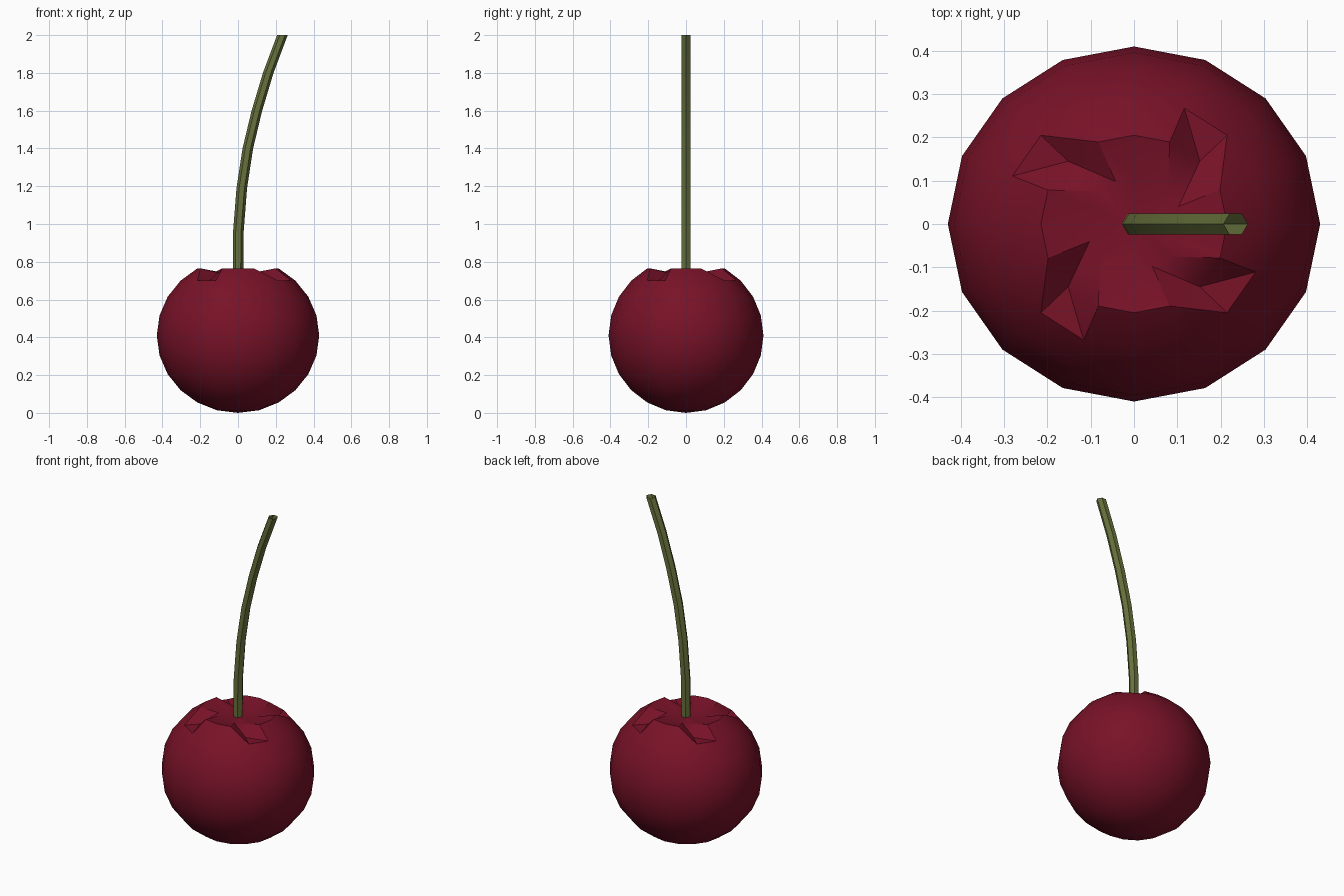
import bpy, bmesh, math

if "Cube" in bpy.data.objects:
    bpy.data.objects.remove(bpy.data.objects["Cube"])


def material(name, rgb):
    m = bpy.data.materials.new(name)
    m.diffuse_color = (*rgb, 1)
    m.use_nodes = True
    m.node_tree.nodes["Principled BSDF"].inputs["Base Color"].default_value = m.diffuse_color
    return m


def finish(bm, name, mat, angle):
    me = bpy.data.meshes.new(name)
    bm.to_mesh(me)
    bm.free()
    me.materials.append(mat)
    ob = bpy.data.objects.new(name, me)
    bpy.context.collection.objects.link(ob)
    bpy.ops.object.select_all(action='DESELECT')
    ob.select_set(True)
    bpy.context.view_layer.objects.active = ob
    bpy.ops.object.shade_smooth_by_angle(angle=math.radians(angle))
    return ob


def bridge(bm, a, b):
    # triangulated strip between a lower and an upper ring
    n = len(a)
    for i in range(n):
        j = (i + 1) % n
        bm.faces.new((a[i], a[j], b[i]))
        bm.faces.new((a[j], b[j], b[i]))


red = material("cherry red", (0.19, 0.006, 0.021))
green = material("stem green", (0.135, 0.165, 0.045))

# Fruit: 16-sided ellipsoid with a dished top and four notches in the rim
SIDES, BANDS, CZ = 16, 12, 0.41
RX, RY, RZ = 0.43, 0.41, 0.41
bm = bmesh.new()
rings = []
for k in range(1, BANDS):
    t = math.pi * k / BANDS
    ring = []
    for i in range(SIDES):
        a = 2 * math.pi * i / SIDES
        z = CZ - RZ * math.cos(t)
        if k == BANDS - 1:
            z = 0.742                      # dish
        elif k == BANDS - 2 and i % 4 == 2:
            z = 0.70                       # rim notch
        ring.append(bm.verts.new((RX * math.sin(t) * math.cos(a),
                                  RY * math.sin(t) * math.sin(a), z)))
    rings.append(ring)
for low, high in zip(rings, rings[1:]):
    bridge(bm, low, high)
bottom = bm.verts.new((0, 0, 0))
dish_centre = bm.verts.new((0, 0, 0.735))
for i in range(SIDES):
    j = (i + 1) % SIDES
    bm.faces.new((rings[0][j], rings[0][i], bottom))
    bm.faces.new((rings[-1][i], rings[-1][j], dish_centre))
finish(bm, "fruit", red, 30)

# Stem: six-sided curved tube, open at the tip
path = [(0, 0.73), (0.002, 0.96), (0.02, 1.19), (0.052, 1.4),
        (0.1, 1.6), (0.16, 1.8), (0.235, 2.0)]
bm = bmesh.new()
tube = [[bm.verts.new((x + 0.028 * math.cos(i * math.pi / 3),
                       0.028 * math.sin(i * math.pi / 3), z)) for i in range(6)]
        for x, z in path]
for low, high in zip(tube, tube[1:]):
    for i in range(6):
        j = (i + 1) % 6
        bm.faces.new((low[i], low[j], high[j], high[i]))
finish(bm, "stem", green, 30)
